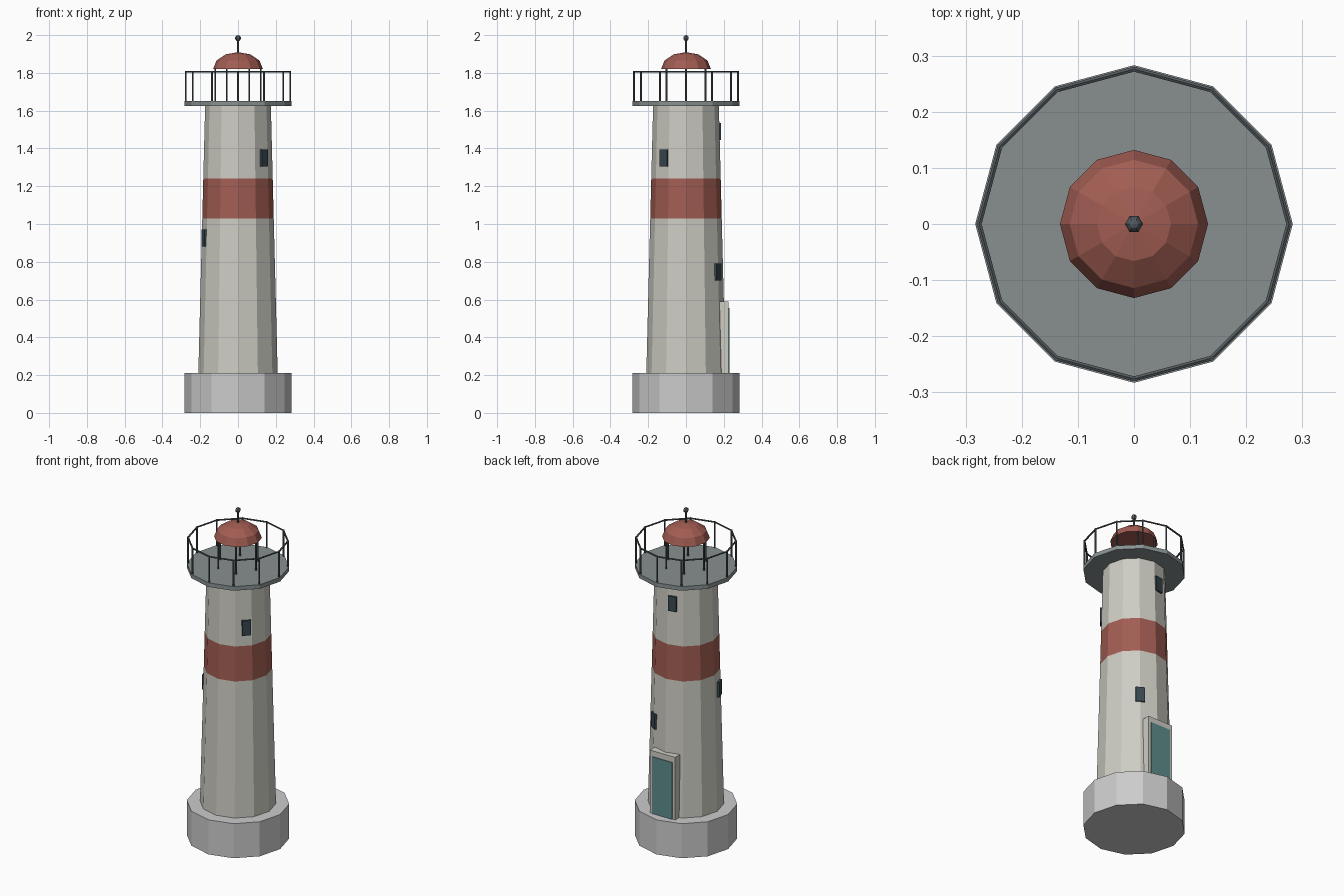
import bpy, bmesh
from math import pi, sin, cos, radians
from mathutils import Vector, Matrix

if "Cube" in bpy.data.objects:
    bpy.data.objects.remove(bpy.data.objects["Cube"])


def mat(name, rgb):
    m = bpy.data.materials.new(name)
    m.diffuse_color = (*rgb, 1)
    m.use_nodes = True
    m.node_tree.nodes["Principled BSDF"].inputs["Base Color"].default_value = m.diffuse_color
    return m


CREAM = mat("cream_paint", (0.62, 0.61, 0.55))
RED = mat("red_paint", (0.36, 0.11, 0.085))
DECK = mat("deck_metal", (0.25, 0.28, 0.28))
DARK = mat("dark_metal", (0.085, 0.10, 0.11))
GLASS = mat("window_glass", (0.04, 0.065, 0.08))
TEAL = mat("door_paint", (0.11, 0.27, 0.26))


def finish(name, bm, mats=()):
    bmesh.ops.recalc_face_normals(bm, faces=bm.faces)
    me = bpy.data.meshes.new(name)
    bm.to_mesh(me)
    bm.free()
    for m in mats:
        me.materials.append(m)
    ob = bpy.data.objects.new(name, me)
    bpy.context.collection.objects.link(ob)
    return ob


def lathe(name, profile, mats=(), bands=None, sides=12):
    """Closed turned solid from (radius, z) points; bands = material per segment."""
    bm = bmesh.new()
    rings = []
    for r, z in profile:
        if r == 0:
            rings.append([bm.verts.new((0, 0, z))] * sides)
        else:
            rings.append([bm.verts.new((r * cos(2 * pi * i / sides), r * sin(2 * pi * i / sides), z))
                          for i in range(sides)])
    for k, (a, b) in enumerate(zip(rings, rings[1:])):
        for i in range(sides):
            j = (i + 1) % sides
            f = bm.faces.new(dict.fromkeys((a[i], a[j], b[j], b[i])))
            f.material_index = bands[k] if bands else 0
    for ring, (r, z) in ((rings[0], profile[0]), (rings[-1], profile[-1])):
        if r > 0:
            bm.faces.new(ring)
    return finish(name, bm, mats)


def add_rod(bm, a, b, r, sides=6):
    a, b = Vector(a), Vector(b)
    d = b - a
    m = Matrix.Translation((a + b) / 2) @ d.to_track_quat('Z', 'Y').to_matrix().to_4x4()
    bmesh.ops.create_cone(bm, cap_ends=True, segments=sides, radius1=r, radius2=r,
                          depth=d.length, matrix=m)


def wall_box(name, angle, r0, r1, width, z0, z1, material):
    """Box facing outward at an angle round the tower."""
    bm = bmesh.new()
    m = (Matrix.Rotation(radians(angle), 4, 'Z')
         @ Matrix.Translation(((r0 + r1) / 2, 0, (z0 + z1) / 2))
         @ Matrix.Diagonal((r1 - r0, width, z1 - z0, 1)))
    bmesh.ops.create_cube(bm, size=1, matrix=m)
    return finish(name, bm, [material])


def polar(r, deg, z):
    return (r * cos(radians(deg)), r * sin(radians(deg)), z)


# Foundation and tapering tower with red band
lathe("base", [(0.283, 0), (0.283, 0.21)])


def tower_r(z):
    return 0.21 - 0.036 * (z - 0.21) / 1.415


lathe("tower", [(tower_r(z), z) for z in (0.21, 1.03, 1.24, 1.63)], [CREAM, RED], [0, 1, 0])

# Gallery deck, railing posts and top rail
lathe("gallery_deck", [(0.283, 1.625), (0.283, 1.65)], [DECK])
bm = bmesh.new()
for i in range(12):
    a = 30 * i
    add_rod(bm, polar(0.276, a, 1.65), polar(0.276, a, 1.81), 0.005)
    add_rod(bm, polar(0.276, a, 1.806), polar(0.276, a + 30, 1.806), 0.005)
finish("gallery_railing", bm, [DARK])

# Open lantern: six slim mullions carrying the dome
bm = bmesh.new()
for i in range(6):
    add_rod(bm, polar(0.12, 60 * i, 1.65), polar(0.12, 60 * i, 1.825), 0.005)
finish("lantern_mullions", bm, [DARK])
lathe("dome", [(0.132 * cos(radians(t)), 1.82 + 0.09 * sin(radians(t))) for t in (0, 30, 60)]
      + [(0, 1.91)], [RED])

# Finial rod and ball
bm = bmesh.new()
add_rod(bm, (0, 0, 1.90), (0, 0, 1.98), 0.006)
bmesh.ops.create_uvsphere(bm, u_segments=6, v_segments=6, radius=0.016,
                          matrix=Matrix.Translation((0, 0, 1.984)) @ Matrix.Rotation(pi / 6, 4, 'Z'))
finish("finial", bm, [DARK])

# Small windows winding up the tower
for n, (angle, z) in enumerate(((60, 0.745), (200, 0.925), (-40, 1.35), (100, 1.49))):
    r = tower_r(z)
    wall_box(f"window_{n + 1}", angle, r - 0.02, r + 0.006, 0.05, z - 0.045, z + 0.045, GLASS)

# Door at the back with its surround
wall_box("door_frame", 90, 0.15, 0.226, 0.17, 0.21, 0.59, CREAM)
wall_box("door", 90, 0.20, 0.23, 0.132, 0.21, 0.555, TEAL)
